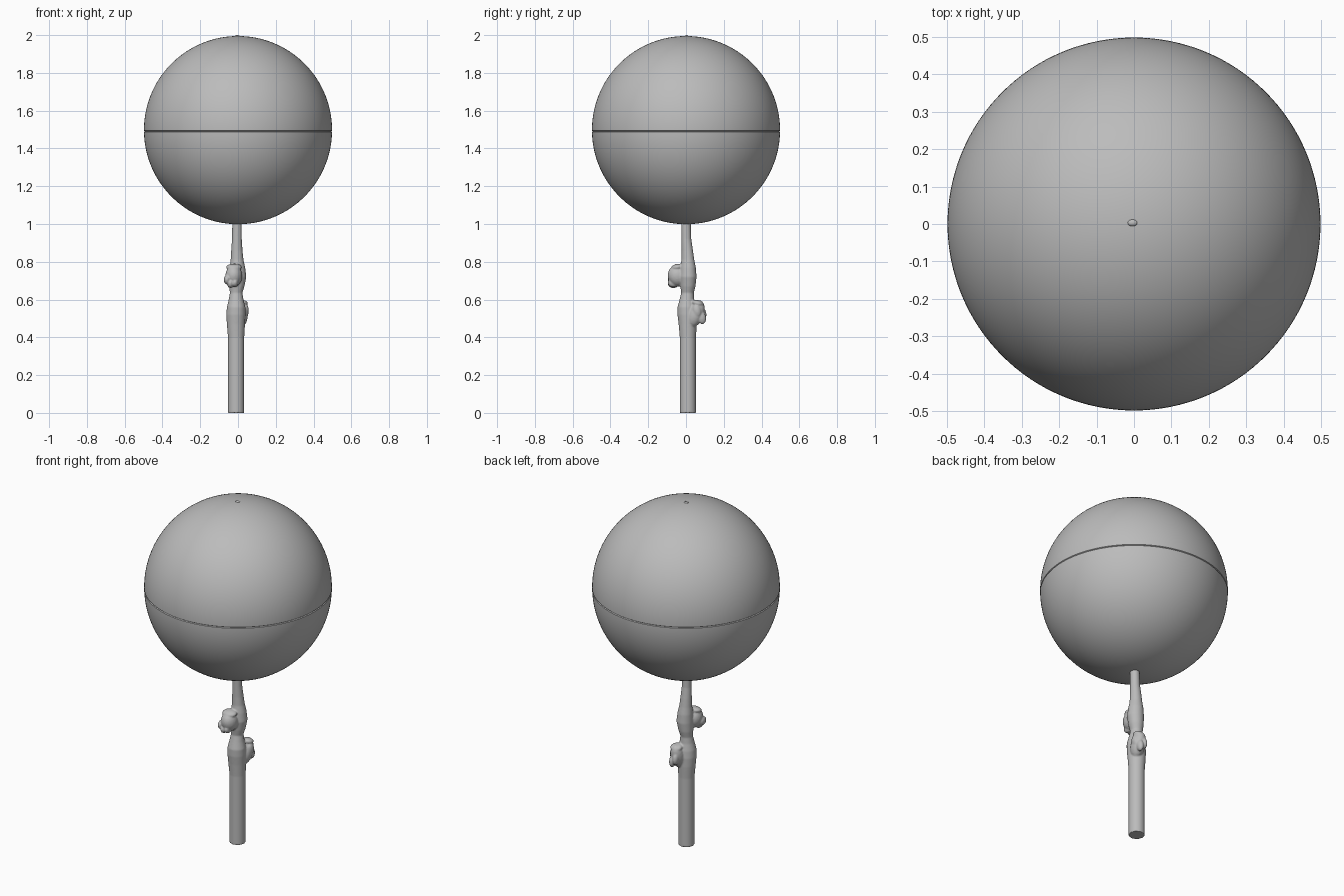
import bpy, bmesh, math
from mathutils import Matrix, Vector

cube = bpy.data.objects.get("Cube")
if cube:
    bpy.data.objects.remove(cube, do_unlink=True)

grey = bpy.data.materials.new("plain grey")
grey.use_nodes = True
colour = (0.5, 0.5, 0.5, 1)
grey.diffuse_color = colour
grey.node_tree.nodes["Principled BSDF"].inputs["Base Color"].default_value = colour


def loft(bm, rings, sides):
    """Bridge round rings given as (x, y, z, radius) and cap both ends."""
    loops = []
    for x, y, z, r in rings:
        loops.append([bm.verts.new((x + r * math.cos(2 * math.pi * i / sides),
                                    y + r * math.sin(2 * math.pi * i / sides), z))
                      for i in range(sides)])
    for a, b in zip(loops, loops[1:]):
        for i in range(sides):
            j = (i + 1) % sides
            bm.faces.new((a[i], a[j], b[j], b[i]))
    bm.faces.new(loops[0][::-1])
    bm.faces.new(loops[-1])


def lump(bm, centre, size, tilt=0):
    """Add an ellipsoid, tilted about the x axis."""
    m = (Matrix.Translation(Vector(centre)) @ Matrix.Rotation(math.radians(tilt), 4, 'X')
         @ Matrix.Diagonal((*size, 1)))
    bmesh.ops.create_icosphere(bm, subdivisions=3, radius=1, matrix=m)


def finish(bm, name):
    mesh = bpy.data.meshes.new(name)
    bm.to_mesh(mesh)
    bm.free()
    mesh.materials.append(grey)
    obj = bpy.data.objects.new(name, mesh)
    bpy.context.collection.objects.link(obj)
    bpy.ops.object.select_all(action='DESELECT')
    obj.select_set(True)
    bpy.context.view_layer.objects.active = obj
    return obj


# Ball: sphere with a narrow seam groove just under its equator
R, CZ, SEAM = 0.498, 1.497, -2 * math.pi / 180 * 0.35
angles = [math.radians(a) for a in range(-89, 90, 2)]
angles = [a for a in angles if abs(a - SEAM) > 0.014]
angles += [SEAM + d for d in (-0.011, -0.007, 0, 0.007, 0.011)]
bm = bmesh.new()
loft(bm, [(0, 0, CZ + R * math.sin(a),
           (R - (0.005 if abs(a - SEAM) < 0.001 else 0)) * math.cos(a))
          for a in sorted(angles)], 128)
finish(bm, "ball")
bpy.ops.object.shade_smooth_by_angle(angle=math.radians(30))

# Small nub on top of the ball
bm = bmesh.new()
lump(bm, (-0.004, 0.003, 1.994), (0.013, 0.009, 0.006))
finish(bm, "top_nub")
bpy.ops.object.shade_smooth()

# Stem: straight shaft, two swellings and a thin neck under the ball
bm = bmesh.new()
loft(bm, [(-0.010, 0.010, 0.00, 0.043), (-0.010, 0.010, 0.20, 0.043),
          (-0.010, 0.010, 0.40, 0.043), (-0.011, 0.009, 0.47, 0.048),
          (-0.011, 0.006, 0.52, 0.051), (-0.010, 0.004, 0.56, 0.049),
          (-0.010, 0.005, 0.60, 0.039), (-0.010, 0.008, 0.635, 0.033),
          (-0.006, 0.010, 0.67, 0.040), (-0.001, 0.011, 0.72, 0.045),
          (-0.003, 0.011, 0.77, 0.041), (-0.005, 0.010, 0.81, 0.034),
          (-0.006, 0.007, 0.86, 0.030), (-0.006, 0.002, 0.92, 0.026),
          (-0.005, 0.000, 1.02, 0.025)], 32)

# Front fist: a palm, a row of knuckles and a thumb
lump(bm, (-0.022, -0.045, 0.725), (0.045, 0.052, 0.057), 15)
for x, z in ((-0.058, 0.705), (-0.040, 0.685), (-0.016, 0.690)):
    lump(bm, (x, -0.067, z), (0.017, 0.030, 0.025))
lump(bm, (-0.022, -0.045, 0.772), (0.042, 0.034, 0.017), 10)

# Back fist: a tilted wedge with knuckles
lump(bm, (0.015, 0.052, 0.525), (0.038, 0.042, 0.075), -20)
for x, y, z in ((0.005, 0.085, 0.525), (0.028, 0.083, 0.505), (0.040, 0.058, 0.540)):
    lump(bm, (x, y, z), (0.017, 0.023, 0.036), 10)
lump(bm, (0.018, 0.062, 0.580), (0.034, 0.032, 0.017), -15)

stem = finish(bm, "stem_with_fists")
# Merge the overlapping shells into one soft skin
remesh = stem.modifiers.new("merge", 'REMESH')
remesh.mode = 'VOXEL'
remesh.voxel_size = 0.004
smooth = stem.modifiers.new("soften", 'SMOOTH')
smooth.factor = 0.5
smooth.iterations = 5
bpy.ops.object.modifier_apply(modifier="merge")
bpy.ops.object.modifier_apply(modifier="soften")
if not stem.data.materials:
    stem.data.materials.append(grey)
bpy.ops.object.shade_smooth_by_angle(angle=math.radians(45))
